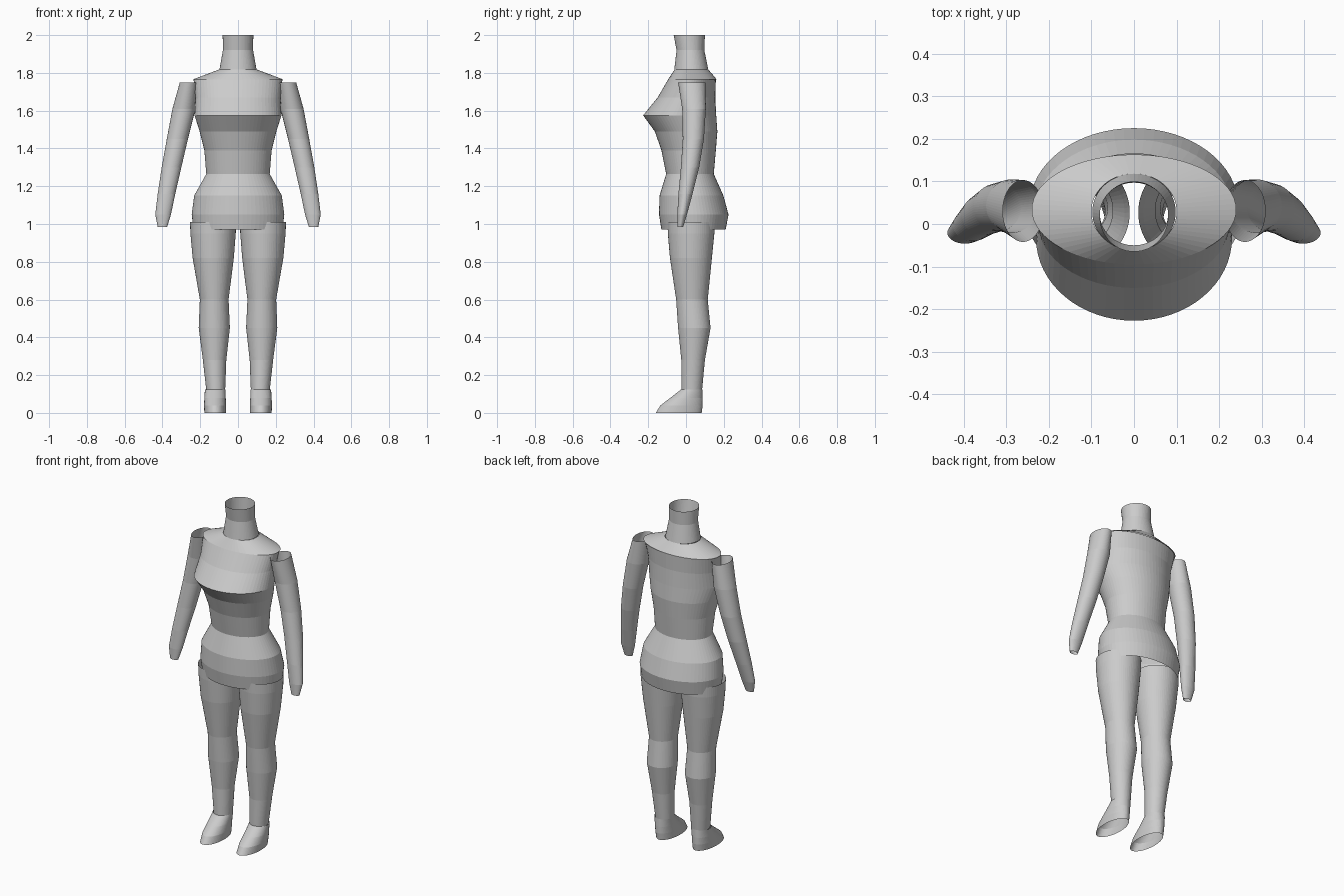
import bpy
import math

SEG = 64


def loft(name, rings, sides=(1,)):
    """Open tube through elliptical rings: (z, x_min, x_max, y_min, y_max)."""
    for side in sides:
        verts, faces = [], []
        for z, x0, x1, y0, y1 in rings:
            for i in range(SEG):
                a = 2 * math.pi * i / SEG
                x = (x0 + x1) / 2 + (x1 - x0) / 2 * math.cos(a)
                y = (y0 + y1) / 2 + (y1 - y0) / 2 * math.sin(a)
                verts.append((side * x, y, z))
        for r in range(len(rings) - 1):
            for i in range(SEG):
                j = (i + 1) % SEG
                f = [r * SEG + i, r * SEG + j, (r + 1) * SEG + j, (r + 1) * SEG + i]
                # rings are listed bottom to top; mirrored copies flip winding
                faces.append(f if side > 0 else f[::-1])
        label = name if len(sides) == 1 else name + ("_left" if side > 0 else "_right")
        mesh = bpy.data.meshes.new(label)
        mesh.from_pydata(verts, [], faces)
        obj = bpy.data.objects.new(label, mesh)
        bpy.context.collection.objects.link(obj)


def centred(rows):
    """Rows of (z, half width, y_min, y_max) centred on x = 0."""
    return [(z, -w, w, a, b) for z, w, a, b in rows]


# hips, waist and chest
loft("torso", centred([
    (0.97, 0.235, -0.13, 0.21),
    (1.05, 0.245, -0.143, 0.225),
    (1.15, 0.232, -0.14, 0.198),
    (1.265, 0.168, -0.105, 0.147),
    (1.39, 0.178, -0.13, 0.158),
    (1.49, 0.203, -0.165, 0.166),
    (1.575, 0.23, -0.227, 0.16),
    (1.67, 0.225, -0.15, 0.155),
    (1.765, 0.235, -0.095, 0.158),
]))

# sloping shoulder cap
loft("shoulders", centred([
    (1.765, 0.24, -0.095, 0.163),
    (1.818, 0.10, -0.06, 0.118),
]))

# open neck
loft("neck", centred([
    (1.818, 0.098, -0.062, 0.118),
    (1.92, 0.08, -0.05, 0.097),
    (2.0, 0.081, -0.065, 0.10),
]))

# arms, hand end to shoulder
loft("arm", [
    (0.985, 0.375, 0.425, -0.045, -0.015),
    (1.05, 0.355, 0.438, -0.046, 0.005),
    (1.16, 0.332, 0.425, -0.04, 0.035),
    (1.30, 0.30, 0.404, -0.027, 0.07),
    (1.45, 0.265, 0.377, -0.017, 0.095),
    (1.61, 0.225, 0.347, -0.02, 0.105),
    (1.75, 0.213, 0.308, -0.042, 0.103),
], (1, -1))

# legs, ankle to thigh
loft("leg", [
    (0.12, 0.068, 0.168, -0.025, 0.085),
    (0.28, 0.062, 0.186, -0.025, 0.10),
    (0.45, 0.043, 0.208, -0.042, 0.13),
    (0.60, 0.05, 0.202, -0.052, 0.115),
    (0.82, 0.022, 0.24, -0.085, 0.137),
    (0.95, 0.012, 0.252, -0.096, 0.15),
    (1.01, 0.01, 0.254, -0.098, 0.152),
], (1, -1))

# open-soled feet
loft("foot", [
    (0.0, 0.063, 0.178, -0.16, 0.083),
    (0.04, 0.063, 0.18, -0.135, 0.088),
    (0.08, 0.065, 0.178, -0.082, 0.088),
    (0.125, 0.066, 0.175, -0.025, 0.086),
], (1, -1))
